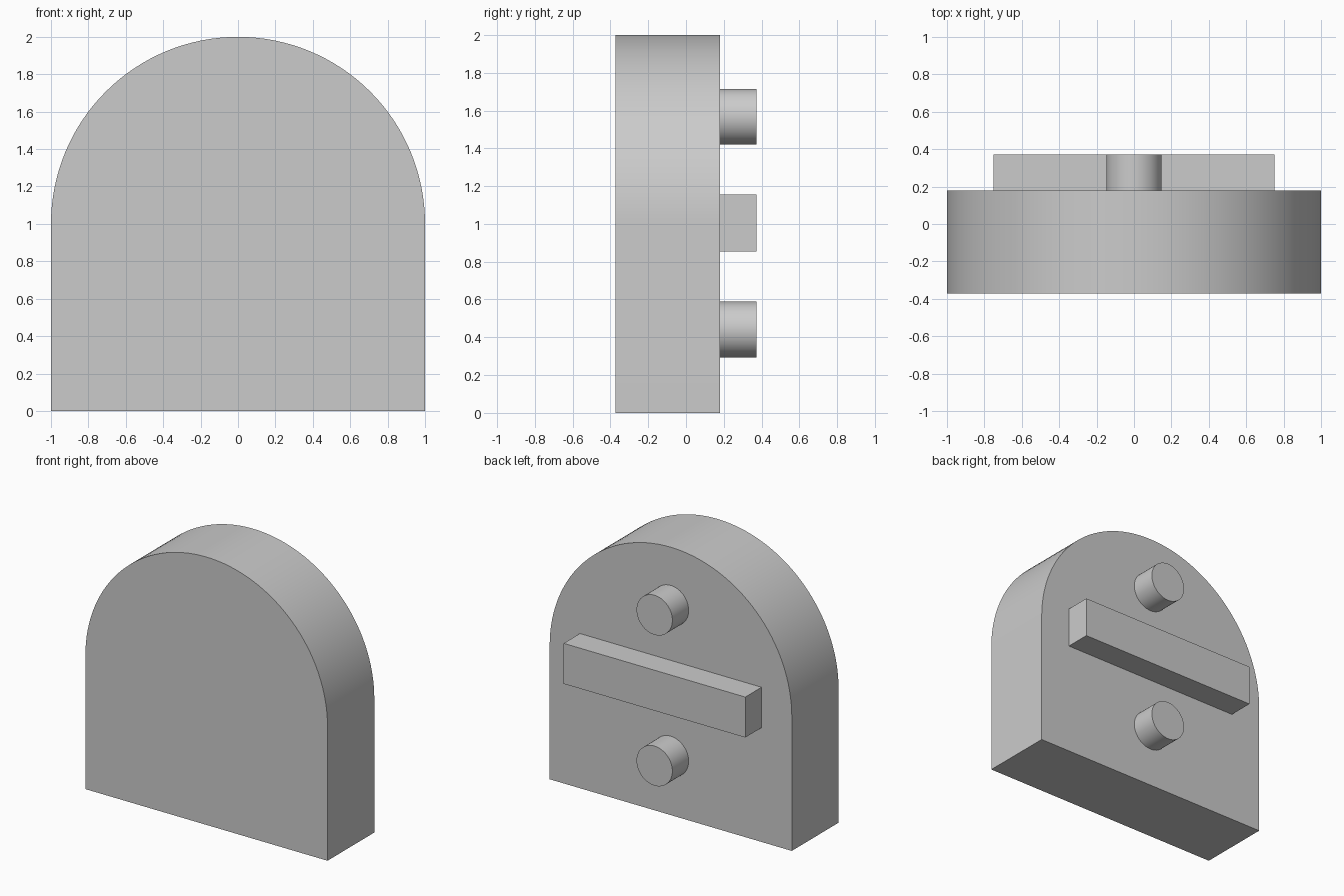
import bpy, bmesh
from math import pi, sin, cos, radians

if "Cube" in bpy.data.objects:
    bpy.data.objects.remove(bpy.data.objects["Cube"])

FRONT, FACE, BACK = -0.372, 0.18, 0.372


def extruded(name, profile, y0, y1):
    """Extrude a closed (x, z) profile from y0 to y1."""
    bm = bmesh.new()
    face = bm.faces.new([bm.verts.new((x, y0, z)) for x, z in profile])
    ext = bmesh.ops.extrude_face_region(bm, geom=[face])
    verts = [g for g in ext["geom"] if isinstance(g, bmesh.types.BMVert)]
    bmesh.ops.translate(bm, verts=verts, vec=(0, y1 - y0, 0))
    bmesh.ops.recalc_face_normals(bm, faces=bm.faces)
    mesh = bpy.data.meshes.new(name)
    bm.to_mesh(mesh)
    bm.free()
    obj = bpy.data.objects.new(name, mesh)
    bpy.context.collection.objects.link(obj)
    bpy.ops.object.select_all(action="DESELECT")
    obj.select_set(True)
    bpy.context.view_layer.objects.active = obj
    bpy.ops.object.shade_smooth_by_angle(angle=radians(30))
    return obj


def arc(z, r, start, end, n):
    return [(r * cos(start + (end - start) * i / n),
             z + r * sin(start + (end - start) * i / n)) for i in range(n + 1)]


# Arched slab: square base with a half-round top
extruded("arched_body", [(-1, 0), (1, 0)] + arc(1, 1, 0, pi, 64), FRONT, FACE)

# Horizontal bar on the back
extruded("back_bar", [(-0.75, 0.853), (0.75, 0.853), (0.75, 1.155), (-0.75, 1.155)], FACE, BACK)

# Round pegs above and below the bar
for name, z in (("upper_peg", 1.567), ("lower_peg", 0.441)):
    extruded(name, arc(z, 0.148, 0, 2 * pi, 48)[:-1], FACE, BACK)
